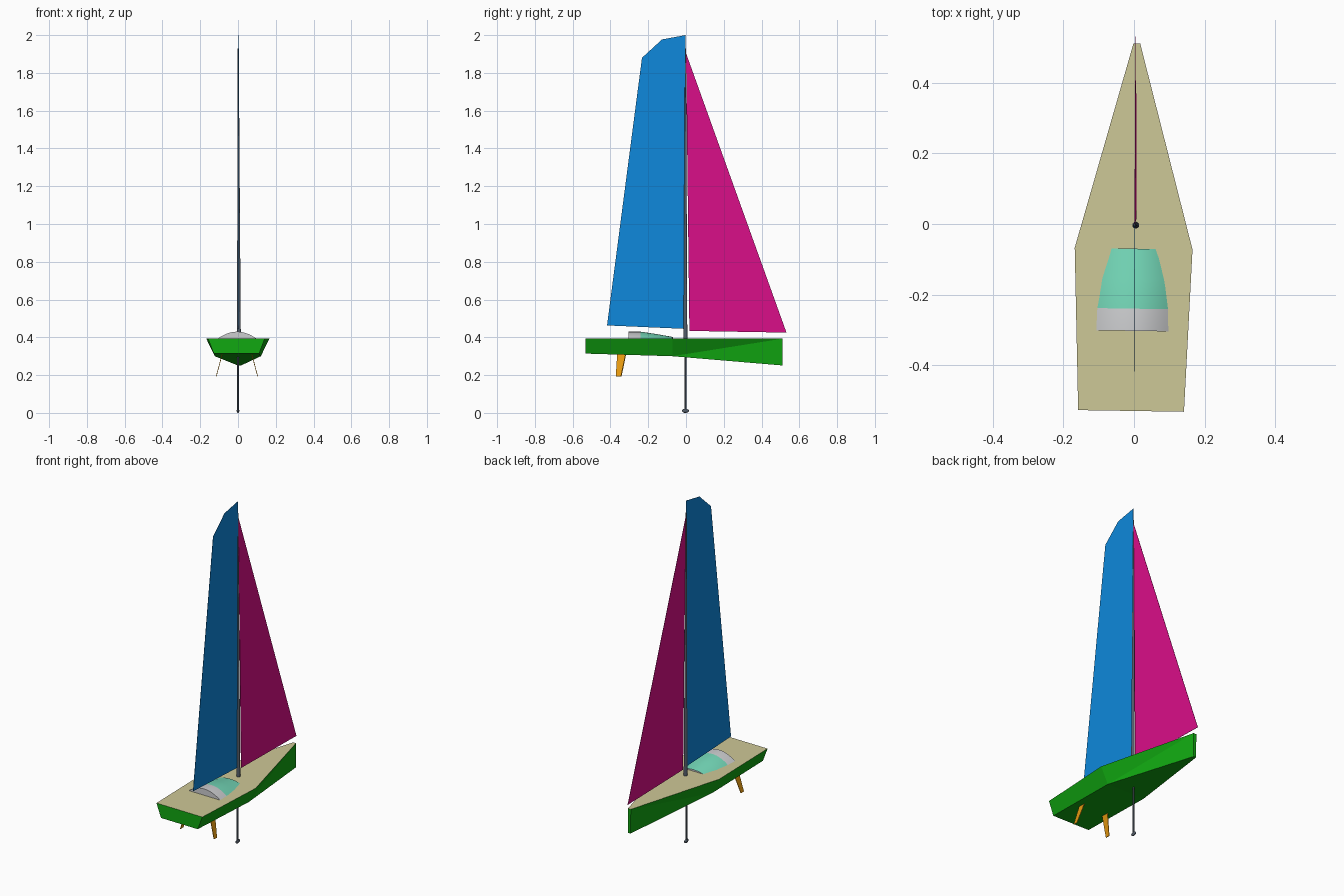
import bpy, bmesh, math
from mathutils import Matrix, Vector

if "Cube" in bpy.data.objects:
    bpy.data.objects.remove(bpy.data.objects["Cube"])


def srgb(r, g, b):
    lin = lambda c: c / 12.92 if c <= 0.04045 else ((c + 0.055) / 1.055) ** 2.4
    return tuple(lin(c / 255) for c in (r, g, b)) + (1,)


def mat(name, *rgb):
    m = bpy.data.materials.new(name)
    m.diffuse_color = srgb(*rgb)
    m.use_nodes = True
    m.node_tree.nodes["Principled BSDF"].inputs["Base Color"].default_value = m.diffuse_color
    return m


GREEN = mat("hull green", 17, 168, 17)
TAN = mat("deck tan", 206, 200, 151)
BLUE = mat("mainsail blue", 14, 136, 220)
PINK = mat("jib magenta", 218, 14, 136)
MINT = mat("cabin mint", 116, 216, 184)
GREY = mat("cabin light grey", 205, 206, 208)
SLATE = mat("spar slate", 84, 94, 106)
ORANGE = mat("rudder orange", 232, 155, 16)

YAW = Matrix.Rotation(math.radians(-0.9), 4, 'Z')   # the boat sits slightly turned
DECK = 0.393


def build(name, verts, faces, mats, yaw=False, idx=None):
    me = bpy.data.meshes.new(name)
    me.from_pydata(verts, [], faces)
    for m in mats:
        me.materials.append(m)
    if idx:
        me.polygons.foreach_set("material_index", idx)
    bm = bmesh.new()
    bm.from_mesh(me)
    bmesh.ops.recalc_face_normals(bm, faces=bm.faces)
    bm.to_mesh(me)
    bm.free()
    if yaw:
        me.transform(YAW)
    ob = bpy.data.objects.new(name, me)
    bpy.context.collection.objects.link(ob)
    return ob


def plate(name, outline, m, t=0.0015, yaw=False):
    """Thin plate from a 3D outline, thickened along x."""
    n = len(outline)
    v = [(x + s * t / 2, y, z) for s in (-1, 1) for x, y, z in outline]
    f = [tuple(range(n)), tuple(range(n, 2 * n))]
    f += [(i, (i + 1) % n, (i + 1) % n + n, i + n) for i in range(n)]
    return build(name, v, f, [m], yaw)


def rod(name, p, q, r1, r2, sides=12):
    p, q = Vector(p), Vector(q)
    v = []
    for c, r in ((p, r1), (q, r2)):
        v += [c + Vector((r * math.cos(a), r * math.sin(a), 0))
              for a in (2 * math.pi * i / sides for i in range(sides))]
    f = [tuple(range(sides)), tuple(range(sides, 2 * sides))]
    f += [(i, (i + 1) % sides, (i + 1) % sides + sides, i + sides) for i in range(sides)]
    return build(name, v, f, [SLATE])


# hull: stations of (y, deck half width, bottom half width, bottom height)
verts = []
for y, wd, wb, zb in ((-0.53, 0.15, 0.12, 0.314), (-0.07, 0.167, 0.122, 0.300),
                      (0.512, 0.0095, 0.008, 0.251)):
    verts += [(-wd, y, DECK), (-wb, y, zb), (wb, y, zb), (wd, y, DECK)]
faces = [(0, 3, 7, 4), (4, 7, 11, 8),              # deck
         (0, 1, 2, 3), (8, 9, 10, 11),             # transom and stem
         (0, 1, 5, 4), (3, 2, 6, 7),               # aft sides
         (5, 9, 8), (5, 8, 4), (6, 10, 11), (6, 11, 7),   # bow sides
         (1, 2, 6, 5), (5, 6, 10, 9)]              # bottom
build("hull", verts, faces, [GREEN, TAN], True, [1, 1] + [0] * 10)

# cabin: arched shell, mint roof with a grey aft band
N = 16
verts, faces, idx = [], [], []
sections = ((-0.303, 0.105, 0.430), (-0.24, 0.103, 0.430), (-0.155, 0.091, 0.417),
            (-0.07, 0.069, 0.402))
for y, w, top in sections:
    for i in range(N + 1):
        u = 2 * i / N - 1
        verts.append((u * w, y, DECK - 0.002 + (top - DECK + 0.002) * (1 - u * u)))
for s in range(len(sections) - 1):
    for i in range(N):
        a = s * (N + 1) + i
        faces.append((a, a + 1, a + N + 2, a + N + 1))
        idx.append(0 if s == 0 else 1)
last = (len(sections) - 1) * (N + 1)
faces += [tuple(range(N + 1)), tuple(range(last, last + N + 1))]
idx += [0, 0]
cabin = build("cabin", verts, faces, [GREY, MINT], True, idx)
bpy.context.view_layer.objects.active = cabin
cabin.select_set(True)
bpy.ops.object.shade_smooth_by_angle(angle=math.radians(30))

# mast and keel
rod("mast", (0.005, -0.003, DECK - 0.01), (0.001, -0.003, 1.93), 0.010, 0.003)
rod("keel_fin", (0.0, -0.003, 0.012), (0.0, -0.003, 0.31), 0.005, 0.005, 8)
bm = bmesh.new()
bmesh.ops.create_uvsphere(bm, u_segments=12, v_segments=8, radius=1,
                          matrix=Matrix.Translation((0, -0.003, 0.011))
                          @ Matrix.Diagonal((0.007, 0.019, 0.011, 1)))
me = bpy.data.meshes.new("keel_bulb")
bm.to_mesh(me)
bm.free()
me.materials.append(SLATE)
bpy.context.collection.objects.link(bpy.data.objects.new("keel_bulb", me))

# sails
plate("mainsail", [(0.002, y, z) for y, z in (
    (-0.003, 2.0), (-0.127, 1.977), (-0.233, 1.88), (-0.418, 0.463), (-0.005, 0.445))], BLUE)
plate("jib", [(0.002, 0.0, 1.905), (0.005, 0.532, 0.425), (0.007, 0.018, 0.434)], PINK)

# splayed twin rudders
for side, name in ((-1, "rudder_left"), (1, "rudder_right")):
    plate(name, [(side * 0.078, -0.363, 0.312), (side * 0.078, -0.318, 0.312),
                 (side * 0.110, -0.343, 0.192), (side * 0.110, -0.370, 0.192)],
          ORANGE, 0.003, True)
